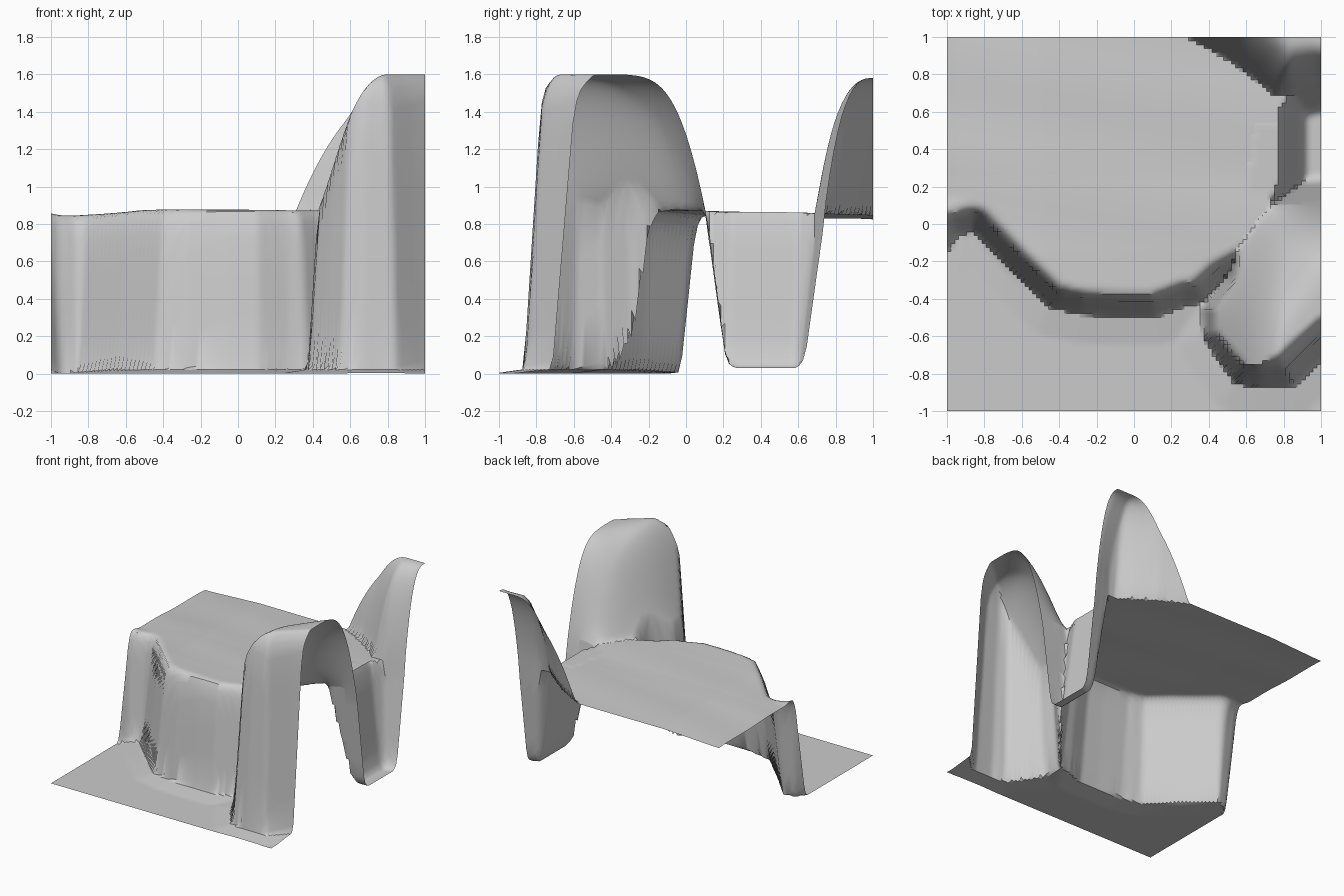
import bpy, bmesh, math

if "Cube" in bpy.data.objects:
    bpy.data.objects.remove(bpy.data.objects["Cube"])

N = 96  # grid cells per side of the draped surface

# Plan outlines
TABLE_BASE = [(-1.3, -.3), (-1, -.14), (-.94, -.06), (-.86, -.04), (-.66, -.25), (-.45, -.45),
              (-.28, -.49), (-.05, -.5), (.12, -.5), (.28, -.44), (.38, -.42), (.49, -.32), (.8, -.15),
              (1.4, -.1), (1.4, 1.4), (-1.3, 1.4)]
PIT_RIM = [(.73, .1), (.785, .25), (.785, .6), (.84, .7), (1, .745), (1.4, .745), (1.4, .11), (1, .11)]
CHAIR_BASE = [(.6, .6), (.47, -.28), (.36, -.44), (.37, -.6), (.44, -.71), (.54, -.85), (.67, -.88),
              (.85, -.87), (1, -.73), (1.4, -.38), (1.4, .6)]
BACK_CHAIR = [(.3, 1), (.5, .89), (.65, .78), (.76, .69), (.85, .69), (1, .74), (1.4, .74),
              (1.4, 1.6), (.3, 1.6)]


def inside_distance(x, y, poly):
    """Distance to an outline, positive inside it."""
    best, inside = 9.0, False
    for (ax, ay), (bx, by) in zip(poly, poly[1:] + poly[:1]):
        dx, dy = bx - ax, by - ay
        t = max(0, min(1, ((x - ax) * dx + (y - ay) * dy) / (dx * dx + dy * dy)))
        best = min(best, math.hypot(x - ax - t * dx, y - ay - t * dy))
        if (ay > y) != (by > y) and x < ax + (y - ay) * dx / dy:
            inside = not inside
    return best if inside else -best


def curve(d, points):
    """Piecewise linear wall profile: (distance, height) pairs."""
    if d <= points[0][0]:
        return points[0][1]
    for (a, h), (b, k) in zip(points, points[1:]):
        if d <= b:
            return h + (k - h) * (d - a) / (b - a)
    return points[-1][1]


def clamp(t):
    return max(0, min(1, t))


def bulge(d, w, power):
    """Rounded rise from 0 to 1 over width w."""
    return 1 - (1 - clamp(d / w)) ** power


def surface(x, y):
    """Height of the draped surface and the part it belongs to."""
    # table top: a touch higher at the front, drooping toward the left and back
    left = clamp((-x - .5) / .45)
    top = (.863 + .003 * math.sin(11 * y + 2 * x) - .025 * left - .014 * clamp((y - .4) / .6)
           + .012 * clamp((.25 - y) / .4)
           + .035 * clamp((-x - .88) / .12) * clamp(1 - abs(y) / .15))
    edge = inside_distance(x, y, TABLE_BASE)
    table = top * curve(edge, [(0, 0), (.015, .05), (.09, .9), (.12, .985), (.15, 1)])
    # front chair: steep outside wall, rounded inside slope, domed crest
    shell = inside_distance(x, y, CHAIR_BASE)
    outer = curve(shell, [(0, 0), (.015, .07), (.1, 1.42), (.13, 1.53), (.18, 1.6)])
    slope = (bulge(x - .42, .38, 2) * bulge(.105 - y, .42, 3.8)
             * bulge((x - .5) * .815 - (y + .22) * .58, .5, 2.3))
    chair = min(outer, .865 + .735 * slope)
    # back chair in the far right corner
    side = clamp((x - .6) / .4)
    back = bulge(inside_distance(x, y, BACK_CHAIR), .38 - .13 * side, 2.7)
    back = top + (1.58 - top) * back if back > 0 else 0
    # ground swells slightly where it meets the walls
    ground = .022 * clamp(1 + max(edge, shell) / .15) * clamp((x + 1) / .5)
    z, part = max((table, "table"), (chair, "front_chair"), (back, "back_chair"), (ground, "floor"))
    # gap between the chairs that falls to the floor
    z *= 1 - .965 * curve(inside_distance(x, y, PIT_RIM),
                          [(0, 0), (.1, .9), (.12, .97), (.15, 1)])
    return z, part


# Sample the surface once
coords = [-1 + 2 * i / N for i in range(N + 1)]
samples = {(i, j): surface(x, y) for i, x in enumerate(coords) for j, y in enumerate(coords)}


def owner(i, j):
    """Part that the highest corner of a cell belongs to."""
    z, part = max(samples[i + a, j + b] for a in (0, 1) for b in (0, 1))
    return part if z > .03 or coords[i] > .8 and coords[j] > 0 else "floor"


# One object per part, sharing the same edges
for name in ("floor", "table", "front_chair", "back_chair"):
    bm = bmesh.new()
    made = {}

    def vert(i, j):
        if (i, j) not in made:
            made[i, j] = bm.verts.new((coords[i], coords[j], samples[i, j][0]))
        return made[i, j]

    for i in range(N):
        for j in range(N):
            if owner(i, j) == name:
                bm.faces.new([vert(i, j), vert(i + 1, j), vert(i + 1, j + 1), vert(i, j + 1)])
    mesh = bpy.data.meshes.new(name)
    bm.to_mesh(mesh)
    bm.free()
    obj = bpy.data.objects.new(name, mesh)
    bpy.context.collection.objects.link(obj)
    bpy.ops.object.select_all(action='DESELECT')
    obj.select_set(True)
    bpy.context.view_layer.objects.active = obj
    bpy.ops.object.shade_smooth_by_angle(angle=math.radians(40))
